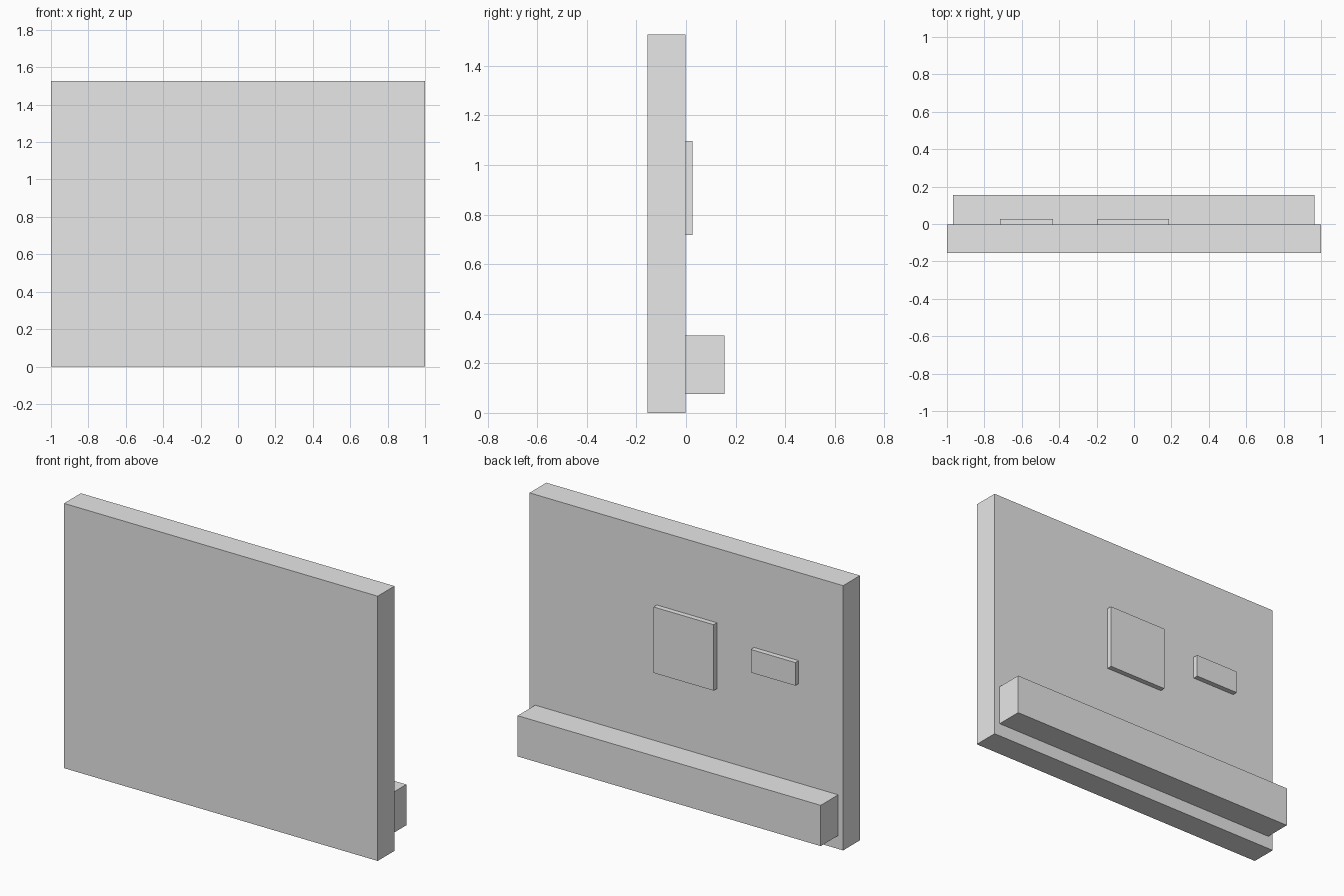
import bpy

# Remove the default cube
default = bpy.data.objects.get("Cube")
if default:
    bpy.data.objects.remove(default, do_unlink=True)

# Single plain grey material
GREY = (0.8, 0.8, 0.8, 1.0)
grey = bpy.data.materials.new("plain_grey")
grey.use_nodes = True
grey.diffuse_color = GREY
for node in grey.node_tree.nodes:
    if node.type == 'BSDF_PRINCIPLED':
        node.inputs["Base Color"].default_value = GREY


def box(name, x, y, z):
    """Box spanning the given (min, max) range on each axis."""
    spans = (x, y, z)
    bpy.ops.mesh.primitive_cube_add(size=1, location=[(a + b) / 2 for a, b in spans])
    obj = bpy.context.object
    obj.name = obj.data.name = name
    obj.scale = [b - a for a, b in spans]
    bpy.ops.object.transform_apply(location=False, rotation=False, scale=True)
    obj.data.materials.append(grey)
    return obj


BACK = -0.003  # rear face of the wall, where the fittings sit

# Upright slab
box("wall_slab", (-1, 1), (-0.156, BACK), (0, 1.526))

# Long ledge low on the back
box("back_ledge", (-0.968, 0.964), (BACK, 0.156), (0.077, 0.312))

# Two thin plates on the back
box("large_plate", (-0.195, 0.188), (BACK, 0.027), (0.717, 1.097))
box("small_plate", (-0.716, -0.432), (BACK, 0.027), (0.885, 1.018))
